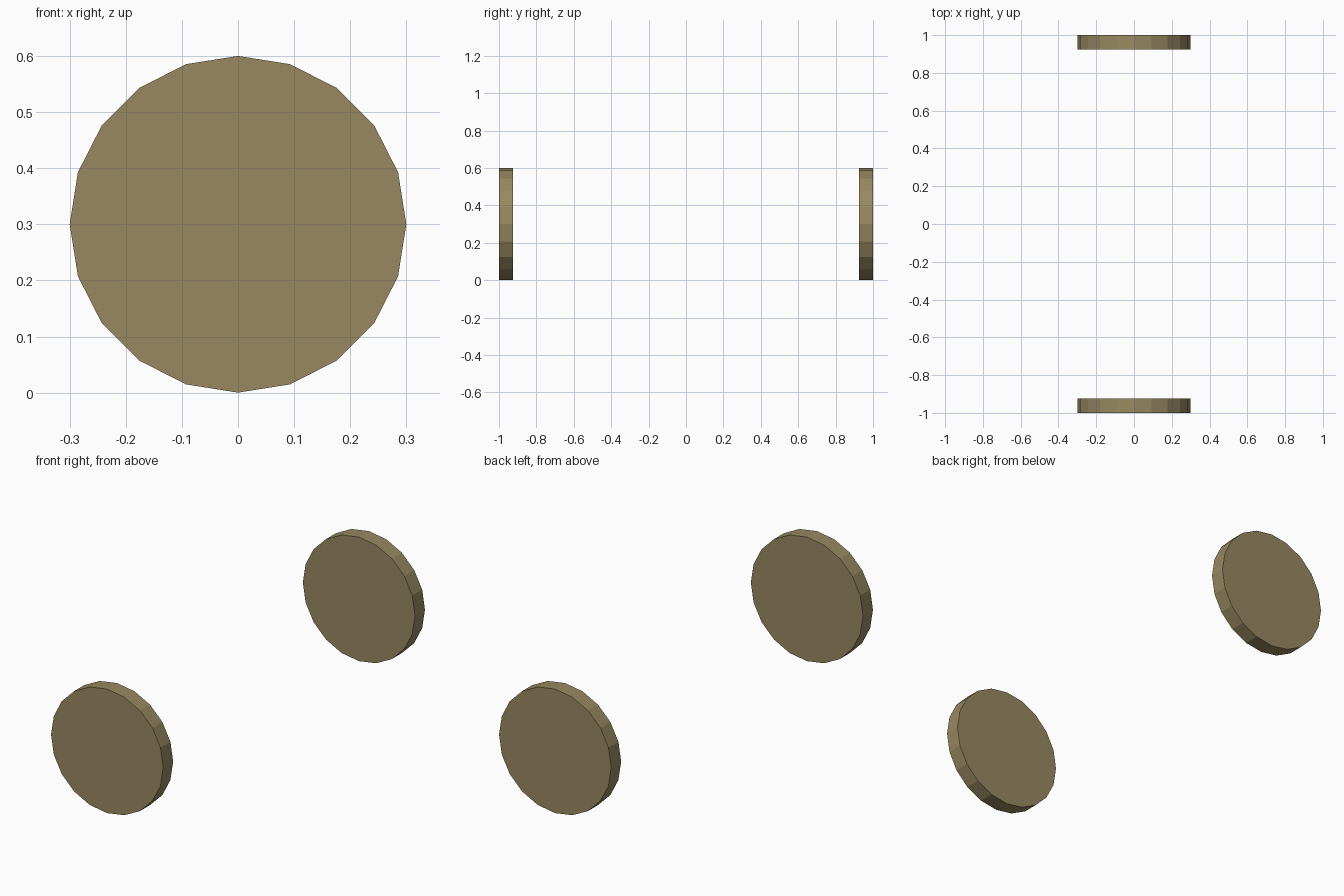
import bpy
from math import radians

if "Cube" in bpy.data.objects:
    bpy.data.objects.remove(bpy.data.objects["Cube"])

RADIUS, THICKNESS, SIDES = 0.30, 0.076, 20

mat = bpy.data.materials.new("olive_tan")
mat.diffuse_color = (0.31, 0.25, 0.12, 1)
mat.use_nodes = True
mat.node_tree.nodes["Principled BSDF"].inputs["Base Color"].default_value = mat.diffuse_color


def disc(name, y):
    # flat-faced 20-sided disc standing on edge, axis along y
    bpy.ops.mesh.primitive_cylinder_add(
        vertices=SIDES, radius=RADIUS, depth=THICKNESS,
        location=(0, y, RADIUS), rotation=(radians(90), 0, 0))
    ob = bpy.context.object
    ob.name = name
    ob.data.materials.append(mat)
    bpy.ops.object.transform_apply(location=False, rotation=True, scale=False)


# matching pair of discs at the two ends
for name, side in (("front_disc", -1), ("back_disc", 1)):
    disc(name, side * (1 - THICKNESS / 2))
